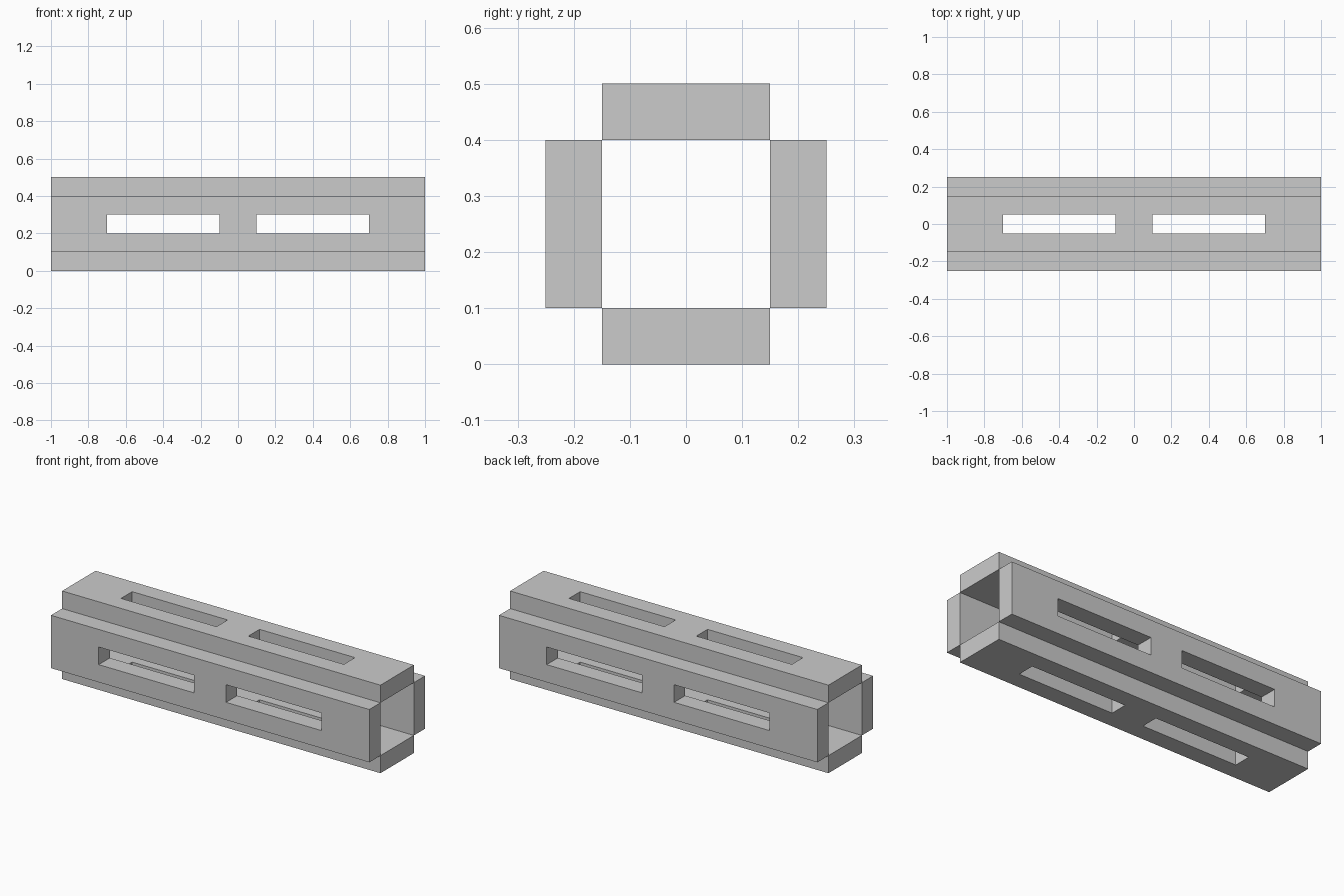
import bpy, bmesh, math

if "Cube" in bpy.data.objects:
    bpy.data.objects.remove(bpy.data.objects["Cube"])

XS = [-1, -0.7, -0.1, 0.1, 0.7, 1]
YS = [-0.15, -0.05, 0.05, 0.15]
THICK = 0.1


def slotted_panel(name, angle):
    """Flat plank with two slots, placed around the long axis at the given angle."""
    bm = bmesh.new()
    grid = [[bm.verts.new((x, y, 0)) for y in YS] for x in XS]
    for i in range(len(XS) - 1):
        for j in range(len(YS) - 1):
            if j == 1 and i in (1, 3):      # slot openings
                continue
            bm.faces.new((grid[i][j], grid[i + 1][j], grid[i + 1][j + 1], grid[i][j + 1]))
    mesh = bpy.data.meshes.new(name)
    bm.to_mesh(mesh)
    bm.free()

    obj = bpy.data.objects.new(name, mesh)
    bpy.context.collection.objects.link(obj)
    solid = obj.modifiers.new("thickness", 'SOLIDIFY')
    solid.thickness = THICK
    solid.offset = 0
    obj.rotation_euler.x = angle
    obj.location = (0, -0.2 * math.sin(angle), 0.25 + 0.2 * math.cos(angle))


# Four planks touching only along their inner edges, around a hollow core
for k, name in enumerate(["top_panel", "front_panel", "bottom_panel", "back_panel"]):
    slotted_panel(name, k * math.pi / 2)
